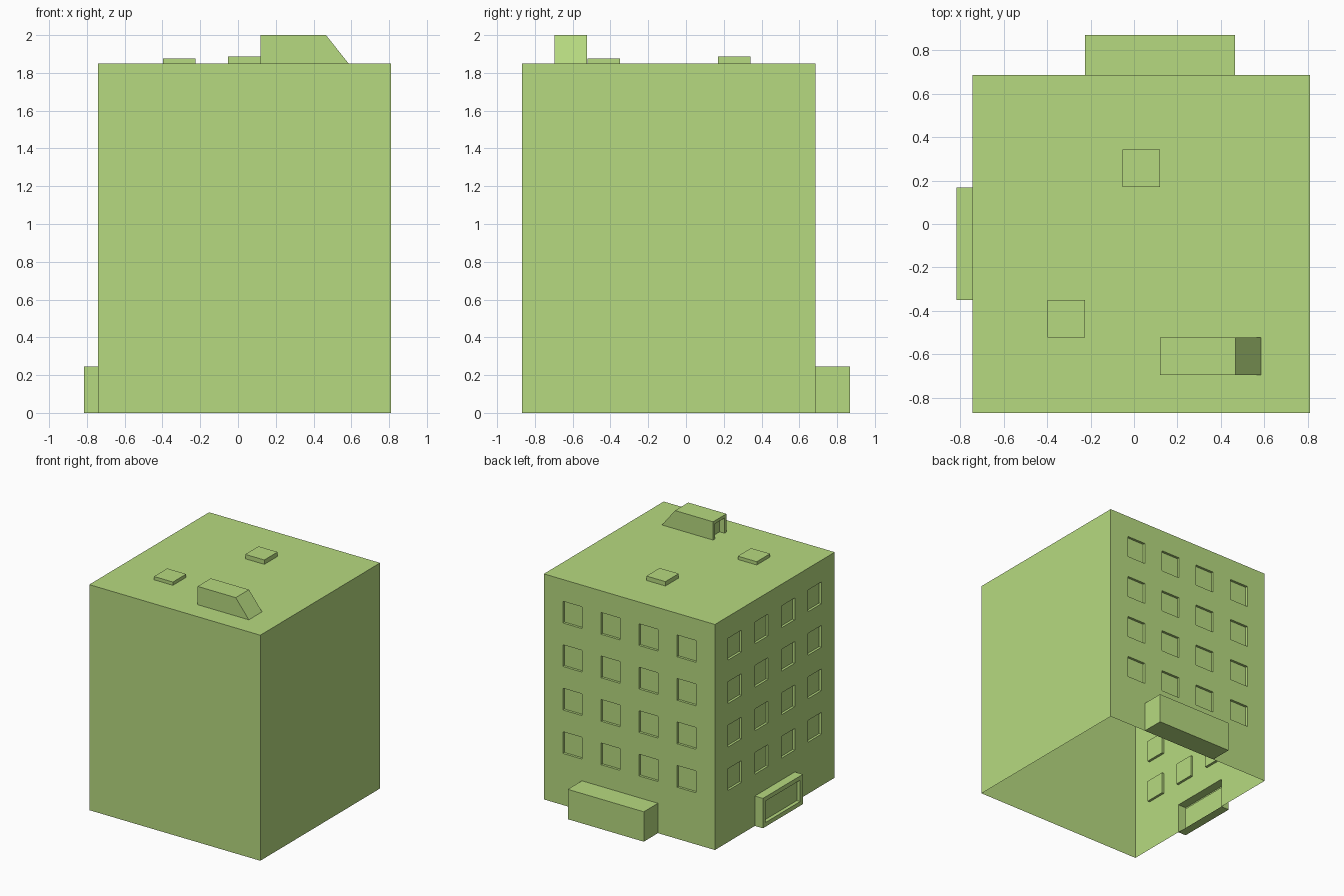
import bpy, bmesh
from mathutils import Vector

if "Cube" in bpy.data.objects:
    bpy.data.objects.remove(bpy.data.objects["Cube"])

X0, X1, Y0, Y1 = -0.742, 0.81, -0.868, 0.685
BASE, TOP = 0.245, 1.85
N = 9  # facade grid: nine columns, nine rows above the ground floor

green = bpy.data.materials.new("leaf_green")
green.diffuse_color = (0.47, 0.70, 0.215, 1)
green.use_nodes = True
green.node_tree.nodes["Principled BSDF"].inputs["Base Color"].default_value = green.diffuse_color


def finish(bm, name):
    mesh = bpy.data.meshes.new(name)
    bm.to_mesh(mesh)
    bm.free()
    mesh.materials.append(green)
    obj = bpy.data.objects.new(name, mesh)
    bpy.context.collection.objects.link(obj)
    return obj


def quad(bm, pts):
    return bm.faces.new([bm.verts.new(p) for p in pts])


def push(bm, faces, depth, thickness=0.0):
    """Extrude (or inset) separate faces along their normals."""
    bm.normal_update()
    bmesh.ops.inset_individual(bm, faces=faces, thickness=thickness,
                               depth=depth, use_even_offset=True)


def facade(name, start, end, first, last, depth, framed):
    """Wall grid with recessed windows and a ground floor block pushed out."""
    bm = bmesh.new()
    a, b = Vector((*start, 0)), Vector((*end, 0))
    heights = [0] + [BASE + (TOP - BASE) * r / N for r in range(N + 1)]
    grid = []
    for h in heights:
        grid.append([bm.verts.new(a.lerp(b, c / N) + Vector((0, 0, h)))
                     for c in range(N + 1)])
    cells = [[bm.faces.new((grid[r][c], grid[r][c + 1],
                            grid[r + 1][c + 1], grid[r + 1][c]))
              for c in range(N)] for r in range(N + 1)]
    # windows in every second cell
    push(bm, [cells[r][c] for r in (2, 4, 6, 8) for c in (1, 3, 5, 7)], -0.02)
    # projecting ground floor block
    block = bmesh.ops.dissolve_faces(bm, faces=cells[0][first:last + 1])["region"]
    push(bm, block, depth)
    if framed:
        push(bm, block, 0, 0.035)
        push(bm, block, -0.03)
    return finish(bm, name)


def box(name, x0, x1, y0, y1, z0, z1):
    bm = bmesh.new()
    bmesh.ops.create_cube(bm, size=1)
    for v in bm.verts:
        v.co = Vector((x0 if v.co.x < 0 else x1,
                       y0 if v.co.y < 0 else y1,
                       z0 if v.co.z < 0 else z1))
    return finish(bm, name)


# windowed walls with rear annex and side entrance
facade("back_wall", (X1, Y1), (X0, Y1), 2, 5, 0.183, False)
facade("left_wall", (X0, Y1), (X0, Y0), 3, 5, 0.073, True)

# plain front wall, right wall and roof (the bottom stays open)
bm = bmesh.new()
quad(bm, [(X0, Y0, 0), (X1, Y0, 0), (X1, Y0, TOP), (X0, Y0, TOP)])
quad(bm, [(X1, Y0, 0), (X1, Y1, 0), (X1, Y1, TOP), (X1, Y0, TOP)])
quad(bm, [(X0, Y0, TOP), (X1, Y0, TOP), (X1, Y1, TOP), (X0, Y1, TOP)])
bmesh.ops.remove_doubles(bm, verts=bm.verts, dist=0.0001)
finish(bm, "plain_walls_and_roof")

# roof hatches
box("rear_roof_hatch", -0.053, 0.12, 0.17, 0.342, TOP, 1.886)
box("front_roof_hatch", -0.397, -0.225, -0.522, -0.35, TOP, 1.877)

# stair head with sloping back
SY0, SY1, DOOR = -0.695, -0.523, 0.165
bm = bmesh.new()
profile = quad(bm, [(DOOR, SY0, TOP), (0.585, SY0, TOP),
                    (0.466, SY0, 2.0), (DOOR, SY0, 2.0)])
new = bmesh.ops.extrude_face_region(bm, geom=[profile], use_keep_orig=True)["geom"]
bmesh.ops.translate(bm, vec=(0, SY1 - SY0, 0),
                    verts=[g for g in new if isinstance(g, bmesh.types.BMVert)])
bmesh.ops.recalc_face_normals(bm, faces=bm.faces)
finish(bm, "stair_head")

# door frame of the stair head
T = 0.025
box("door_post_front", 0.12, DOOR, SY0, SY0 + T, TOP, 2.0)
box("door_post_back", 0.12, DOOR, SY1 - T, SY1, TOP, 2.0)
box("door_lintel", 0.12, DOOR, SY0 + T, SY1 - T, 2.0 - T, 2.0)
